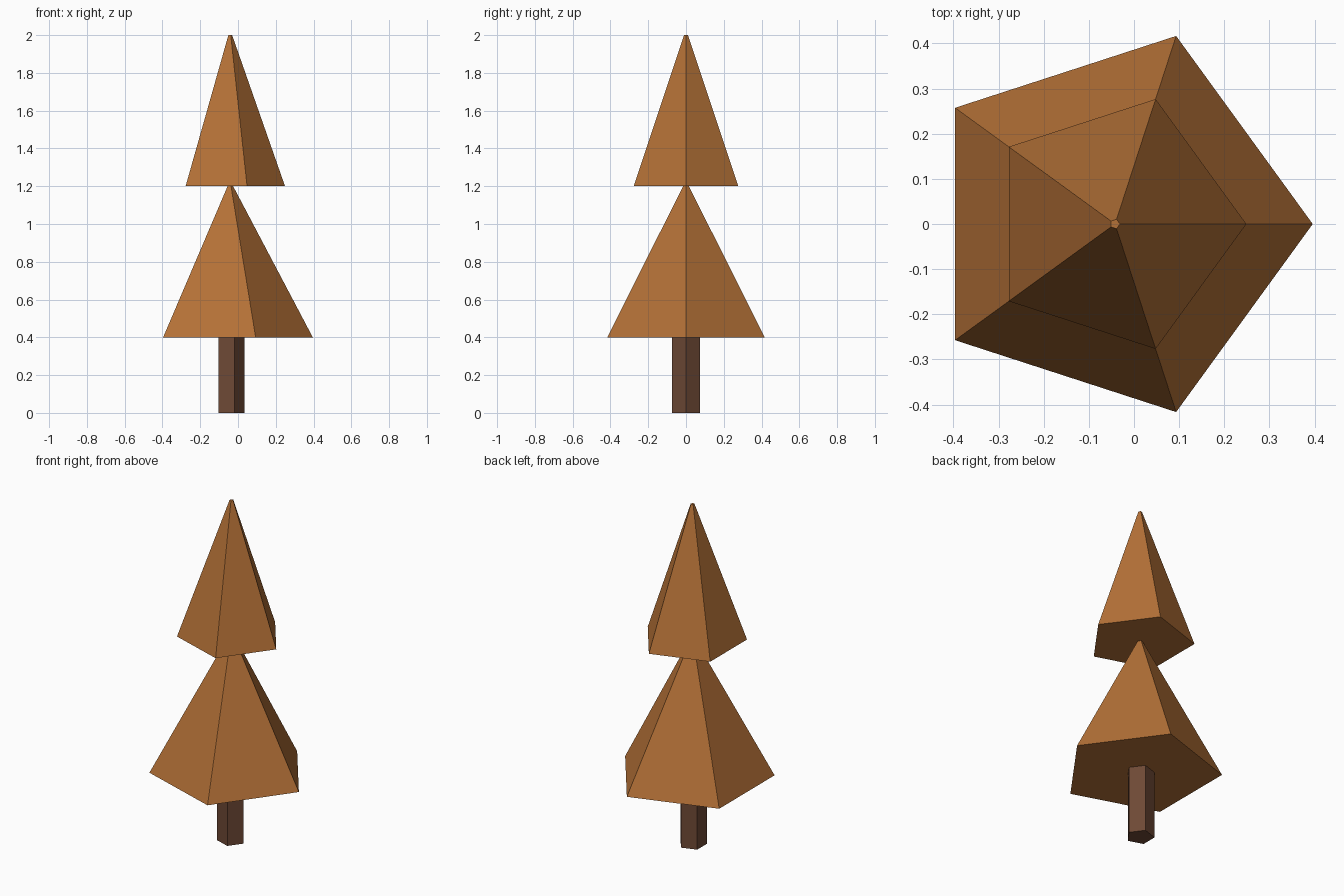
import bpy

cube = bpy.data.objects.get("Cube")
if cube:
    bpy.data.objects.remove(cube, do_unlink=True)

SIDES = 5
AXIS_X = -0.042  # five-sided outline is off-centre in its bounds


def make_material(name, rgb):
    mat = bpy.data.materials.new(name)
    mat.use_nodes = True
    mat.diffuse_color = (*rgb, 1)
    mat.node_tree.nodes["Principled BSDF"].inputs["Base Color"].default_value = (*rgb, 1)
    return mat


def tapered_prism(name, z_low, z_high, r_low, r_high, mat):
    """Five-sided prism or cone with one corner pointing along +x."""
    bpy.ops.mesh.primitive_cone_add(
        vertices=SIDES, radius1=r_low, radius2=r_high, depth=z_high - z_low,
        location=(AXIS_X, 0, (z_low + z_high) / 2))
    obj = bpy.context.object
    obj.name = name
    # the primitive starts its first corner on +y
    obj.rotation_euler.z = -1.5707963
    obj.data.materials.append(mat)
    return obj


bark = make_material("dark_bark", (0.156, 0.066, 0.036))
foliage = make_material("autumn_foliage", (0.456, 0.165, 0.038))

# Trunk and two stacked tiers of foliage
tapered_prism("trunk", 0, 0.4, 0.077, 0.077, bark)
tapered_prism("lower_foliage", 0.4, 1.21, 0.438, 0.011, foliage)
tapered_prism("upper_foliage", 1.2, 2.0, 0.291, 0.011, foliage)
